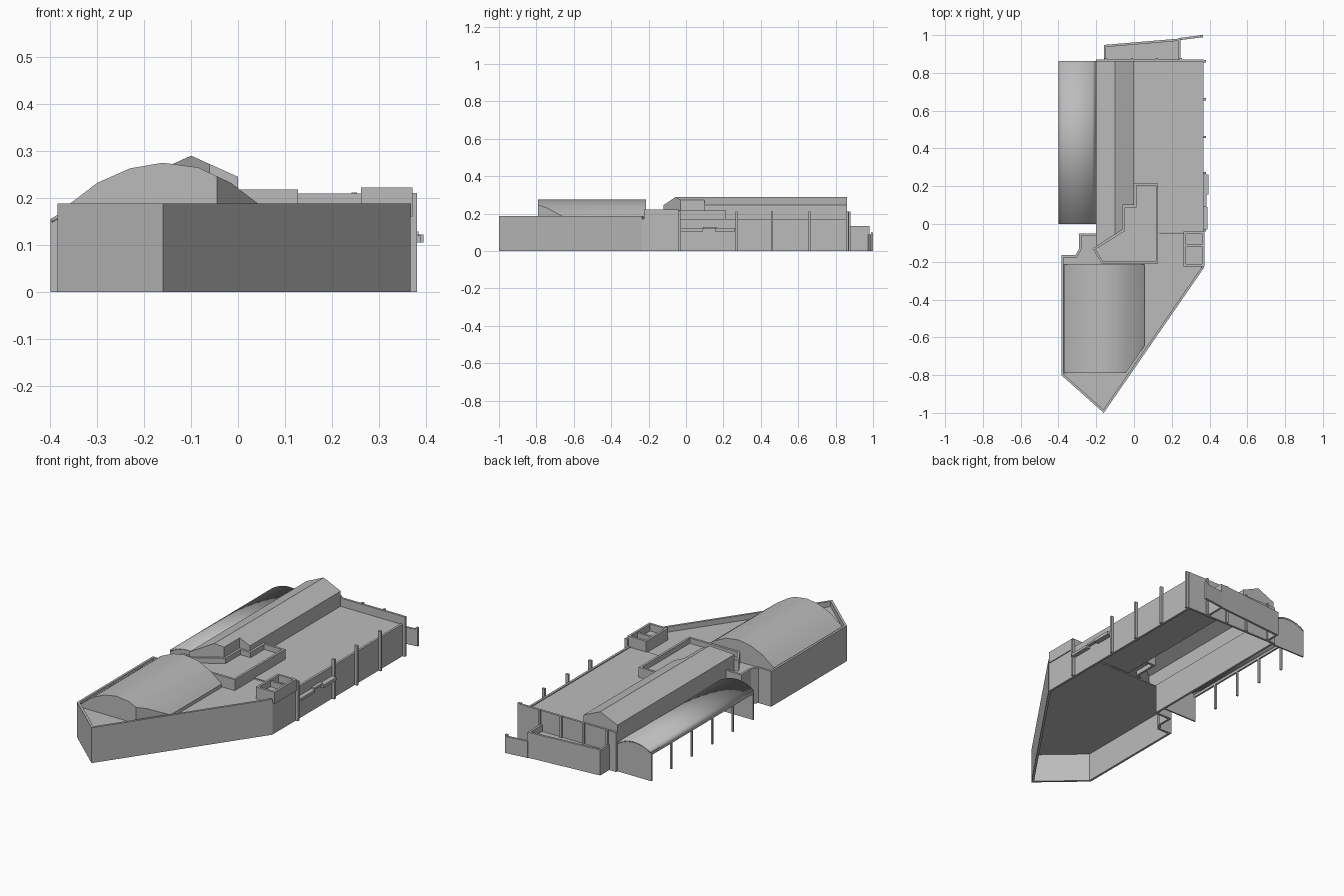
import bpy, bmesh, math
from mathutils import Vector

cube = bpy.data.objects.get("Cube")
if cube:
    bpy.data.objects.remove(cube, do_unlink=True)

grey = bpy.data.materials.new("plain_grey")
grey.use_nodes = True
colour = (0.5, 0.5, 0.5, 1)
grey.diffuse_color = colour
grey.node_tree.nodes["Principled BSDF"].inputs["Base Color"].default_value = colour

WALL = 0.012      # wall thickness
ROOF = 0.16       # flat roof level


def finish(name, bm, thickness=0, smooth=False):
    mesh = bpy.data.meshes.new(name)
    bm.to_mesh(mesh)
    bm.free()
    obj = bpy.data.objects.new(name, mesh)
    bpy.context.collection.objects.link(obj)
    mesh.materials.append(grey)
    if thickness:
        mod = obj.modifiers.new("thickness", 'SOLIDIFY')
        mod.thickness = thickness
        mod.offset = -1
        mod.use_even_offset = True
    if smooth:
        bpy.ops.object.select_all(action='DESELECT')
        obj.select_set(True)
        bpy.context.view_layer.objects.active = obj
        bpy.ops.object.shade_smooth_by_angle(angle=math.radians(35))
    return obj


def box(name, x0, x1, y0, y1, z0, z1):
    bm = bmesh.new()
    bmesh.ops.create_cube(bm, size=1)
    for v in bm.verts:
        v.co = Vector((x0 + (v.co.x + .5) * (x1 - x0),
                       y0 + (v.co.y + .5) * (y1 - y0),
                       z0 + (v.co.z + .5) * (z1 - z0)))
    return finish(name, bm)


def wall(name, path, z0, z1, closed=False):
    """Upright wall along a counter-clockwise path, thickened inwards."""
    bm = bmesh.new()
    low = [bm.verts.new((x, y, z0)) for x, y in path]
    top = [bm.verts.new((x, y, z1)) for x, y in path]
    n = len(path)
    for i in range(n if closed else n - 1):
        j = (i + 1) % n
        bm.faces.new((low[i], low[j], top[j], top[i]))
    return finish(name, bm, WALL)


def slab(name, outline, z, thickness=0.006):
    bm = bmesh.new()
    bm.faces.new([bm.verts.new((x, y, z)) for x, y in outline])
    return finish(name, bm, thickness)


def skirt(bm, z):
    """Drop walls from the open border of a roof surface."""
    rim = [e for e in bm.edges if e.is_boundary]
    new = bmesh.ops.extrude_edge_only(bm, edges=rim)["geom"]
    for v in new:
        if isinstance(v, bmesh.types.BMVert):
            v.co.z = z
    bmesh.ops.recalc_face_normals(bm, faces=bm.faces)


def vault(bm, profile, y0, y1):
    """Sweep an x-z profile along y."""
    rows = [(bm.verts.new((x, y0, z)), bm.verts.new((x, y1, z))) for x, z in profile]
    for a, b in zip(rows, rows[1:]):
        bm.faces.new((a[0], b[0], b[1], a[1]))


# Front wing: tapered perimeter wall with a sunken flat roof
wing = [(-.2, -.05), (-.29, -.05), (-.29, -.13), (-.31, -.165), (-.385, -.165),
        (-.385, -.8), (-.16, -1), (.368, -.235)]
wall("front_wing_wall", wing, 0, .188)
inner = [(-.2, -.055), (-.285, -.055), (-.285, -.13), (-.31, -.17), (-.38, -.17),
         (-.38, -.797), (-.16, -.99), (.362, -.232), (.362, -.045)]
slab("front_wing_roof", inner, ROOF)

# Barrel roof, clipped along the slanted wall
bm = bmesh.new()
vault(bm, [(-.37, .178), (-.355, .19), (-.3, .232), (-.23, .263), (-.16, .275),
           (-.085, .265), (-.015, .232), (.04, .19), (.055, .178)], -.79, -.215)
bmesh.ops.bisect_plane(bm, geom=bm.verts[:] + bm.edges[:] + bm.faces[:],
                       plane_co=(-.045, -.79, 0), plane_no=(.82, -.57, 0), clear_outer=True)
skirt(bm, ROOF)
finish("barrel_roof", bm, smooth=True)

# Main hall: outer walls and flat roof
wall("hall_east_wall", [(.367, -.235), (.367, .87)], 0, .17)
wall("hall_rear_wall", [(.367, .872), (-.2, .872)], 0, .209)
wall("hall_west_wall", [(-.2, .865), (-.2, -.05)], 0, ROOF)
slab("hall_roof", [(0, -.045), (.365, -.045), (.365, .866), (0, .866)], ROOF + .005)

# Gabled long hall with its slanted front end
bm = bmesh.new()
def gable_vert(x, y):
    return bm.verts.new((x, y, .29 - .45 * abs(x + .1)))
ridge_front, ridge_back = gable_vert(-.1, -.055), gable_vert(-.1, .862)
bm.faces.new([gable_vert(-.2, -.12), ridge_front, ridge_back, gable_vert(-.2, .862)])
east = [gable_vert(x, y) for x, y in [(-.06, -.03), (-.06, .1), (0, .1), (0, .862)]]
bm.faces.new([ridge_front] + east + [ridge_back])
skirt(bm, ROOF)
finish("gabled_hall", bm)

# Raised terrace with parapet
terrace = [(-.22, -.13), (-.17, -.21), (.128, -.21), (.128, .215),
           (0, .215), (0, .1), (-.06, .1), (-.06, -.03)]
wall("terrace_parapet", terrace, ROOF, .218, closed=True)
slab("terrace_floor", terrace, .19)

# Twin rooftop enclosure at the east corner
wall("corner_parapet", [(.262, -.225), (.372, -.225), (.372, -.04), (.262, -.04)],
     ROOF, .222, closed=True)
box("corner_divider", .27, .365, -.12, -.108, ROOF, .215)
slab("corner_floor", [(.265, -.22), (.37, -.22), (.37, -.045), (.265, -.045)], .185)

# Posts along the east and rear walls
for y in (-.035, .27, .46, .66, .862):
    box("east_post", .365, .381, y - .006, y + .006, 0, .211)
for x in (-.15, -.01, .12, .248):
    box("rear_post", x - .006, x + .006, .868, .88, 0, .212)

# Entrance canopies on the east wall
box("entrance_canopy_front", .367, .39, -.03, .09, .105, .12)
box("entrance_canopy_middle", .367, .385, .09, .165, .117, .128)
box("entrance_canopy_rear", .367, .395, .155, .262, .105, .122)

# Curved west canopy on thin posts, closed by end panels
arc = [(-.4 + .2 * t / 10, .155 + .032 * (1 - (t / 5 - 1) ** 2)) for t in range(11)]
bm = bmesh.new()
vault(bm, arc, 0, .862)
finish("west_canopy", bm, .008, smooth=True)
box("canopy_beam", -.4, -.39, .005, .855, .138, .155)
for y in (.001, .853):
    bm = bmesh.new()
    outline = [(-.4, 0), (-.2, 0)] + [(x, z - .001) for x, z in reversed(arc)]
    face = bm.faces.new([bm.verts.new((x, y, z)) for x, z in outline])
    new = bmesh.ops.extrude_face_region(bm, geom=[face])["geom"]
    bmesh.ops.translate(bm, vec=(0, .008, 0),
                        verts=[v for v in new if isinstance(v, bmesh.types.BMVert)])
    bmesh.ops.recalc_face_normals(bm, faces=bm.faces)
    finish("canopy_end_panel", bm)
for i in range(1, 5):
    y = .172 * i
    box("canopy_post", -.4, -.39, y - .005, y + .005, 0, .15)

# Low rear annex with a screen wall running past it
wall("annex_wall", [(.245, .872), (.245, .982), (-.16, .948), (-.16, .872)], 0, .135)
slab("annex_roof", [(-.155, .872), (.24, .872), (.24, .978), (-.155, .944)], .1)
wall("rear_screen_wall", [(.36, 1), (.24, .985)], 0, .088)
box("screen_post", .352, .364, .988, 1, 0, .098)
